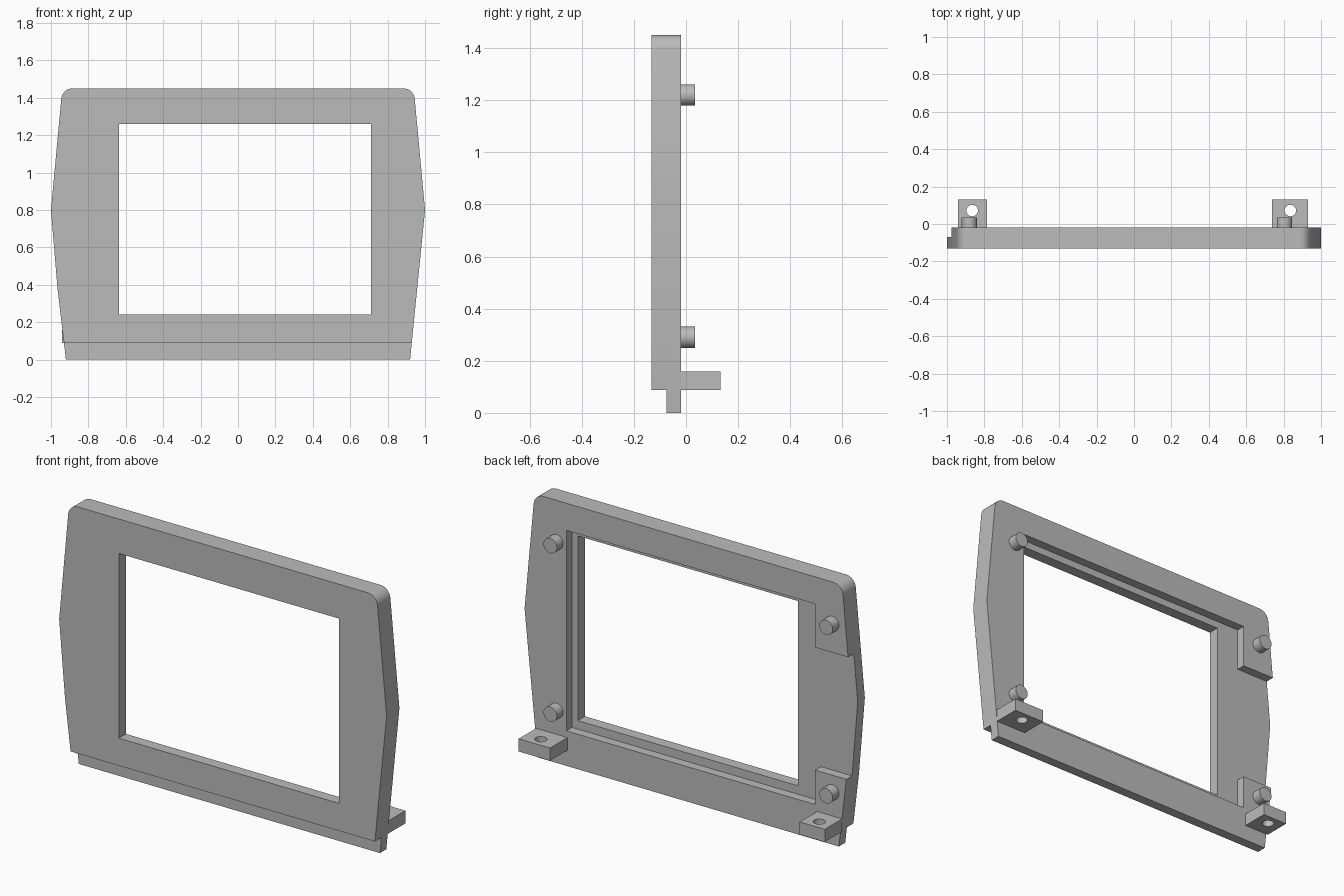
import bpy, bmesh, math
from mathutils import Matrix, Vector

cube = bpy.data.objects.get("Cube")
if cube:
    bpy.data.objects.remove(cube, do_unlink=True)

grey = bpy.data.materials.new("plain grey")
grey.use_nodes = True
COLOUR = (0.5, 0.5, 0.5, 1)
grey.diffuse_color = COLOUR
grey.node_tree.nodes["Principled BSDF"].inputs["Base Color"].default_value = COLOUR

FRONT, BACK, STEP = -0.132, -0.02, -0.07   # depth levels of the frame


def finish(name, bm):
    bmesh.ops.recalc_face_normals(bm, faces=bm.faces)
    mesh = bpy.data.meshes.new(name)
    bm.to_mesh(mesh)
    bm.free()
    mesh.materials.append(grey)
    obj = bpy.data.objects.new(name, mesh)
    bpy.context.collection.objects.link(obj)
    return obj


def box(name, x, y, z):
    bm = bmesh.new()
    bmesh.ops.create_cube(bm, size=1)
    for v in bm.verts:
        v.co = Vector([r[0] if c < 0 else r[1] for c, r in zip(v.co, (x, y, z))])
    return finish(name, bm)


def cylinder(name, radius, length, centre, axis):
    bm = bmesh.new()
    turn = Matrix.Rotation(math.pi / 2, 4, 'X') if axis == 'Y' else Matrix()
    bmesh.ops.create_cone(bm, cap_ends=True, segments=32, radius1=radius, radius2=radius,
                          depth=length, matrix=Matrix.Translation(centre) @ turn)
    return finish(name, bm)


def cut(obj, cutter):
    mod = obj.modifiers.new("cut", 'BOOLEAN')
    mod.operation, mod.solver, mod.object = 'DIFFERENCE', 'EXACT', cutter
    bpy.context.view_layer.update()
    result = bpy.data.meshes.new_from_object(
        obj.evaluated_get(bpy.context.evaluated_depsgraph_get()))
    obj.modifiers.clear()
    obj.data = result
    bpy.data.objects.remove(cutter, do_unlink=True)


def smooth(obj):
    bpy.ops.object.select_all(action='DESELECT')
    obj.select_set(True)
    bpy.context.view_layer.objects.active = obj
    bpy.ops.object.shade_smooth_by_angle(angle=math.radians(30))


# Frame outline: tapered sides and rounded top corners
def corner(side):
    r = 0.06
    return [(side * (0.885 + r * math.cos(a)), 1.39 + r * math.sin(a))
            for a in (math.radians(5 + 85 * i / 8) for i in range(9))]


outline = [(-0.92, 0), (0.92, 0), (1, 0.8)] + corner(1) + corner(-1)[::-1]
outline += [(-1, 0.8), (-0.965, 0.38)]
bm = bmesh.new()
face = bm.faces.new([bm.verts.new((x, FRONT, z)) for x, z in outline])
side = bmesh.ops.extrude_face_region(bm, geom=[face])
bmesh.ops.translate(bm, vec=(0, BACK - FRONT, 0),
                    verts=[g for g in side["geom"] if isinstance(g, bmesh.types.BMVert)])
frame = finish("frame", bm)

# Window, stepped recess behind it, open side channel, and thinner bottom lip
cut(frame, box("window_cutter", (-0.635, 0.71), (-1, 1), (0.24, 1.26)))
cut(frame, box("recess_cutter", (-0.775, 0.745), (STEP, 1), (0.193, 1.3)))
cut(frame, box("channel_cutter", (-1.2, -0.5), (STEP, 1), (0.383, 1.06)))
cut(frame, box("lip_cutter", (-2, 2), (-1, -0.075), (-1, 0.088)))
smooth(frame)

# Rear mounting tabs with holes, and locating pegs
for label, tab_x, hole_x, peg_x in (("right", (-0.94, -0.787), -0.865, -0.88),
                                    ("left", (0.738, 0.93), 0.836, 0.805)):
    tab = box(label + "_tab", tab_x, (BACK, 0.132), (0.088, 0.158))
    cut(tab, cylinder("hole_cutter", 0.031, 1, (hole_x, 0.072, 0.1), 'Z'))
    smooth(tab)
    for level, z in (("lower", 0.29), ("upper", 1.22)):
        smooth(cylinder(f"{label}_{level}_peg", 0.041, 0.065,
                        (peg_x, BACK + 0.0225, z), 'Y'))
